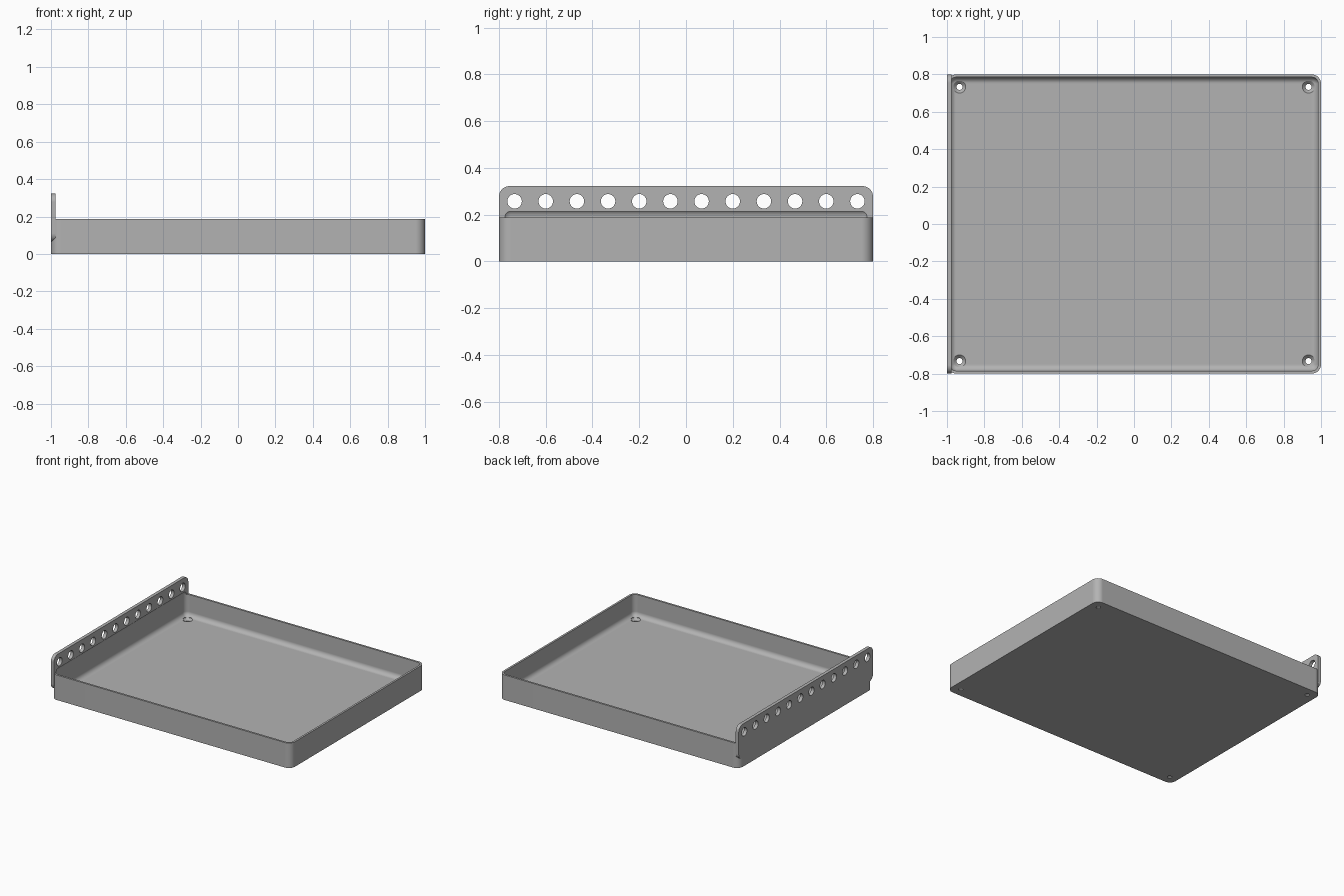
import bpy, bmesh
from math import sin, cos, pi
from mathutils import Matrix

cube = bpy.data.objects.get("Cube")
if cube:
    bpy.data.objects.remove(cube, do_unlink=True)

WALL, FLOOR, RIM, FILLET = 0.015, 0.025, 0.188, 0.035
RAIL_INNER = -0.975

grey = bpy.data.materials.new("plain grey")
grey.use_nodes = True
GREY = (0.45, 0.45, 0.45, 1)
grey.diffuse_color = GREY
grey.node_tree.nodes["Principled BSDF"].inputs["Base Color"].default_value = GREY


def rounded_rect(hx, hy, r, steps=8):
    """Corner-rounded rectangle outline, counter-clockwise."""
    points = []
    for k, (sx, sy) in enumerate([(1, 1), (-1, 1), (-1, -1), (1, -1)]):
        for i in range(steps + 1):
            a = (k + i / steps) * pi / 2
            points.append((sx * (hx - r) + r * cos(a), sy * (hy - r) + r * sin(a)))
    return points


def loft(name, layers):
    """Closed solid through a stack of (outline, z) layers."""
    bm = bmesh.new()
    rings = [[bm.verts.new((x, y, z)) for x, y in pts] for pts, z in layers]
    for low, high in zip(rings, rings[1:]):
        n = len(low)
        for i in range(n):
            j = (i + 1) % n
            bm.faces.new((low[i], low[j], high[j], high[i]))
    bm.faces.new(rings[0][::-1])
    bm.faces.new(rings[-1])
    mesh = bpy.data.meshes.new(name)
    bm.to_mesh(mesh)
    bm.free()
    mesh.materials.append(grey)
    obj = bpy.data.objects.new(name, mesh)
    bpy.context.collection.objects.link(obj)
    return obj


def circle(r, cx=0, cy=0, n=32):
    return [(cx + r * cos(2 * pi * i / n), cy + r * sin(2 * pi * i / n)) for i in range(n)]


def combine(target, tool, operation):
    mod = target.modifiers.new(operation.lower(), "BOOLEAN")
    mod.operation, mod.object, mod.solver = operation, tool, "EXACT"
    bpy.context.view_layer.objects.active = target
    bpy.ops.object.modifier_apply(modifier=mod.name)
    bpy.data.objects.remove(tool, do_unlink=True)


# Outlines drawn in (y, z) stand upright: local x -> y, local y -> z, local z -> x
UPRIGHT = Matrix(((0, 0, 1, 0), (1, 0, 0, 0), (0, 1, 0, 0), (0, 0, 0, 1)))

# Tray block
outer = rounded_rect(1, 0.8, 0.05)
tray = loft("tray_with_rail", [(outer, 0), (outer, RIM)])

# Upright mounting rail along the right edge
rail_low, rail_top = 0.065, 0.322
mid, half = (rail_low + rail_top) / 2, (rail_top - rail_low) / 2
outline = [(y, z + mid) for y, z in rounded_rect(0.8, half, 0.045)]
rail = loft("rail", [(outline, -1), (outline, RAIL_INNER)])
rail.data.transform(UPRIGHT)
combine(tray, rail, "UNION")

# Cavity with every edge filleted; its top fillet bites into the rail
layers = []
arc = [i / 8 * pi / 2 for i in range(9)]
for a in reversed(arc):
    layers.append((FILLET * (1 - cos(a)), FLOOR + FILLET * (1 - sin(a))))
for a in arc:
    layers.append((FILLET * (1 - cos(a)), RIM + 0.002 + FILLET * sin(a)))
cavity = loft("cavity", [
    (rounded_rect(1 - WALL - d, 0.8 - WALL - d, max(FILLET - d, 0.003)), z) for d, z in layers])
combine(tray, cavity, "DIFFERENCE")

# Countersunk corner holes in the floor
for x in (-0.933, 0.933):
    for y in (-0.733, 0.733):
        hole = loft("hole", [(circle(r, x, y), z) for r, z in
                             ((0.016, -0.02), (0.016, 0.008), (0.033, FLOOR), (0.033, 0.05))])
        combine(tray, hole, "DIFFERENCE")

# Row of round holes along the rail
for i in range(12):
    ring = circle(0.031, (i - 5.5) * 0.1333, 0.257)
    hole = loft("hole", [(ring, -1.05), (ring, -0.93)])
    hole.data.transform(UPRIGHT)
    combine(tray, hole, "DIFFERENCE")

# Smooth fillets, crisp edges, flat large faces
bpy.ops.object.select_all(action="DESELECT")
tray.select_set(True)
bpy.context.view_layer.objects.active = tray
bpy.ops.object.shade_smooth_by_angle(angle=pi / 6)
weighted = tray.modifiers.new("flat faces", "WEIGHTED_NORMAL")
weighted.keep_sharp = True
